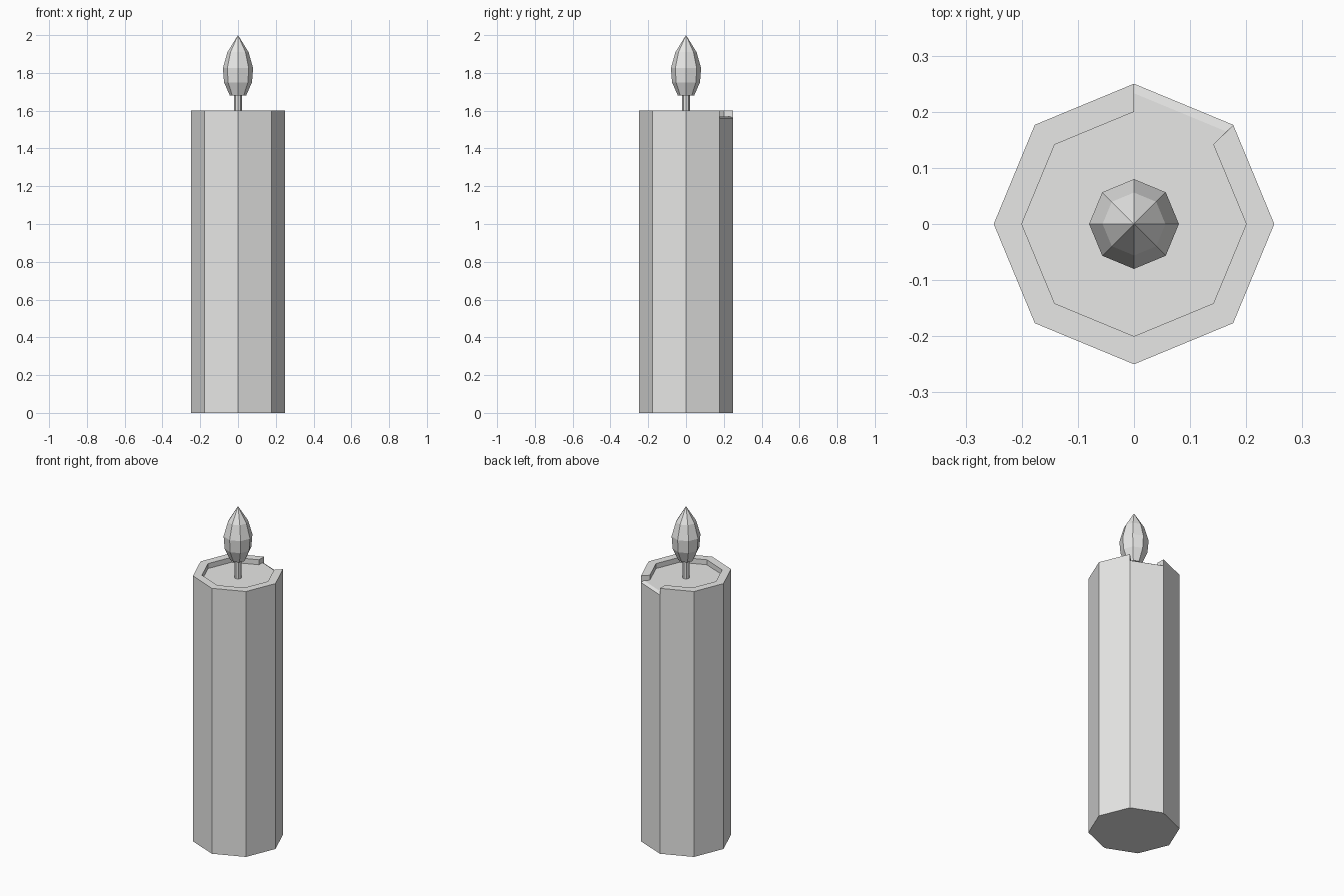
import bpy, bmesh, math

if "Cube" in bpy.data.objects:
    bpy.data.objects.remove(bpy.data.objects["Cube"])

grey = bpy.data.materials.new("light_grey")
grey.diffuse_color = (0.8, 0.8, 0.79, 1)
grey.use_nodes = True
grey.node_tree.nodes["Principled BSDF"].inputs["Base Color"].default_value = grey.diffuse_color
N = 8


def pt(r, i, z):
    a = 2 * math.pi * i / N
    return (r * math.cos(a), r * math.sin(a), z)


def make(name, faces):
    """Mesh object from a list of polygons, merged and flat shaded."""
    bm = bmesh.new()
    for f in faces:
        bm.faces.new([bm.verts.new(p) for p in f])
    bmesh.ops.remove_doubles(bm, verts=bm.verts, dist=1e-5)
    bmesh.ops.recalc_face_normals(bm, faces=bm.faces)
    me = bpy.data.meshes.new(name)
    bm.to_mesh(me)
    bm.free()
    me.materials.append(grey)
    ob = bpy.data.objects.new(name, me)
    bpy.context.collection.objects.link(ob)
    return ob


def band(i, a, b):
    """Quad of sector i between profile points a and b (r, z)."""
    return [pt(a[0], i, a[1]), pt(a[0], i + 1, a[1]),
            pt(b[0], i + 1, b[1]), pt(b[0], i, b[1])]


def lathe(name, prof):
    faces = []
    for i in range(N):
        for a, b in zip(prof, prof[1:]):
            q = band(i, a, b)
            faces.append(q[:2] + q[3:] if b[0] == 0 else q)
    faces.append([pt(prof[0][0], i, prof[0][1]) for i in range(N)])
    if prof[-1][0] > 0:
        faces.append([pt(prof[-1][0], i, prof[-1][1]) for i in range(N)])
    return make(name, faces)


# Wax body: rim around a shallow pool, with one sector of the rim melted away
R, RI, TOP, POOL, LIP, RL = 0.25, 0.2, 1.6, 1.57, 1.56, 0.233
NOTCH = 1
rim = [(R, 0), (R, TOP), (RI, TOP), (RI, POOL)]
melted = [(R, 0), (R, LIP), (RL, POOL), (RI, POOL)]
faces = [[pt(R, i, 0) for i in range(N)], [pt(RI, i, POOL) for i in range(N)]]
for i in range(N):
    prof = melted if i == NOTCH else rim
    faces += [band(i, a, b) for a, b in zip(prof, prof[1:])]
for i in (NOTCH, NOTCH + 1):  # end walls of the broken rim
    faces.append([pt(R, i, LIP), pt(R, i, TOP), pt(RI, i, TOP),
                  pt(RI, i, POOL), pt(RL, i, POOL)])
make("candle_body", faces)

# Wick
lathe("wick", [(0.02, POOL), (0.02, 1.69)])

# Flame
lathe("flame", [(0.043, 1.68), (0.074, 1.75), (0.08, 1.825), (0.056, 1.91), (0, 2.0)])
